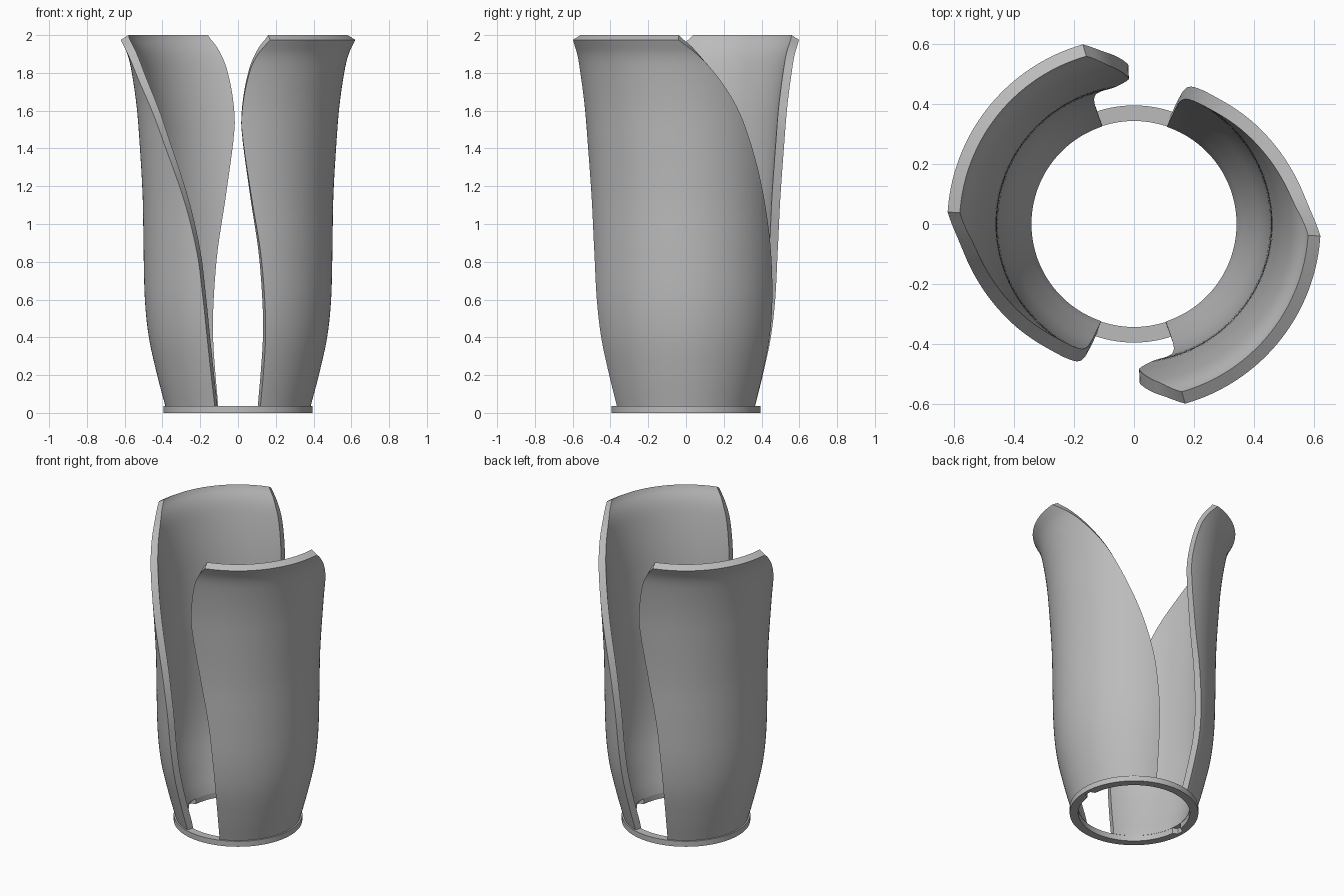
import bpy, bmesh
from math import sin, cos, radians, pi, hypot

cube = bpy.data.objects.get("Cube")
if cube:
    bpy.data.objects.remove(cube, do_unlink=True)

grey = bpy.data.materials.new("plain grey")
grey.use_nodes = True
grey.diffuse_color = (0.5, 0.5, 0.5, 1)
grey.node_tree.nodes["Principled BSDF"].inputs["Base Color"].default_value = (0.5, 0.5, 0.5, 1)

RING_TOP = 0.037
WALL = 0.045

# Petal outline: height, outer radius, start angle, end angle (degrees)
OUTLINE = [
    (RING_TOP, 0.385, -72, 71.3),
    (0.2, 0.428, -71.8, 70.6),
    (0.4, 0.472, -72, 69.7),
    (0.6, 0.493, -73.3, 68),
    (0.86, 0.5, -76.3, 64),
    (1.15, 0.505, -82, 54.5),
    (1.5, 0.526, -87.8, 37.4),
    (1.65, 0.54, -87, 28),
    (1.815, 0.565, -83.4, 14.3),
    (1.9, 0.586, -79.5, 5.5),
    (1.975, 0.622, -74.1, -3.7),
]


def slope(i, k):
    a, b = OUTLINE[max(i - 1, 0)], OUTLINE[min(i + 1, len(OUTLINE) - 1)]
    return (b[k] - a[k]) / (b[0] - a[0])


def outline_rows(steps):
    """Smooth curve through the outline points."""
    rows = []
    for i in range(len(OUTLINE) - 1):
        p, q = OUTLINE[i], OUTLINE[i + 1]
        h = q[0] - p[0]
        last = i == len(OUTLINE) - 2
        for s in range(steps + last):
            t = s / steps
            row = [p[0] + h * t]
            for k in (1, 2, 3):
                blend = t * t * (3 - 2 * t)
                row.append(p[k] + (q[k] - p[k]) * blend
                           + h * t * (1 - t) ** 2 * slope(i, k)
                           - h * t * t * (1 - t) * slope(i + 1, k))
            rows.append(row)
    return rows


def finish(bm, name):
    bmesh.ops.recalc_face_normals(bm, faces=bm.faces)
    mesh = bpy.data.meshes.new(name)
    bm.to_mesh(mesh)
    bm.free()
    mesh.materials.append(grey)
    obj = bpy.data.objects.new(name, mesh)
    bpy.context.collection.objects.link(obj)
    bpy.ops.object.select_all(action='DESELECT')
    obj.select_set(True)
    bpy.context.view_layer.objects.active = obj
    bpy.ops.object.shade_smooth_by_angle(angle=radians(35))
    return obj


def petal(name, turn, columns=56):
    rows = outline_rows(5)
    bm = bmesh.new()
    outer, inner = [], []
    for n, (z, r, a0, a1) in enumerate(rows):
        lo, hi = rows[max(n - 1, 0)], rows[min(n + 1, len(rows) - 1)]
        dz, dr = hi[0] - lo[0], hi[1] - lo[1]
        length = hypot(dz, dr)
        ri, zi = r - WALL * dz / length, z + WALL * dr / length
        if n == 0:
            zi = z                    # flat foot on the ring
        if n == len(rows) - 1:
            ri, zi = r - 0.041, 2.0   # slanted rim
        angles = [radians(a0 + (a1 - a0) * j / columns) + turn for j in range(columns + 1)]
        outer.append([bm.verts.new((r * cos(a), r * sin(a), z)) for a in angles])
        inner.append([bm.verts.new((ri * cos(a), ri * sin(a), zi)) for a in angles])

    def skin(first, second):
        for j in range(len(first) - 1):
            bm.faces.new((first[j], first[j + 1], second[j + 1], second[j]))

    for grid in (outer, inner):
        for n in range(len(rows) - 1):
            skin(grid[n], grid[n + 1])
    for n in (0, -1):                 # foot and rim
        skin(outer[n], inner[n])
        skin([row[n] for row in outer], [row[n] for row in inner])
    return finish(bm, name)


def ring(name, segments=144):
    bm = bmesh.new()
    loops = []
    for j in range(segments):
        a = 2 * pi * (j + 0.5) / segments
        # two small slots on the inside, at left and right
        hole = 0.372 if abs(sin(a)) < 0.085 else 0.343
        section = ((hole, 0), (0.395, 0), (0.395, RING_TOP), (hole, RING_TOP))
        loops.append([bm.verts.new((r * cos(a), r * sin(a), z)) for r, z in section])
    for j in range(segments):
        p, q = loops[j - 1], loops[j]
        for k in range(4):
            bm.faces.new((p[k - 1], p[k], q[k], q[k - 1]))
    return finish(bm, name)


ring("base_ring")
petal("left_petal", 0)
petal("right_petal", pi)
